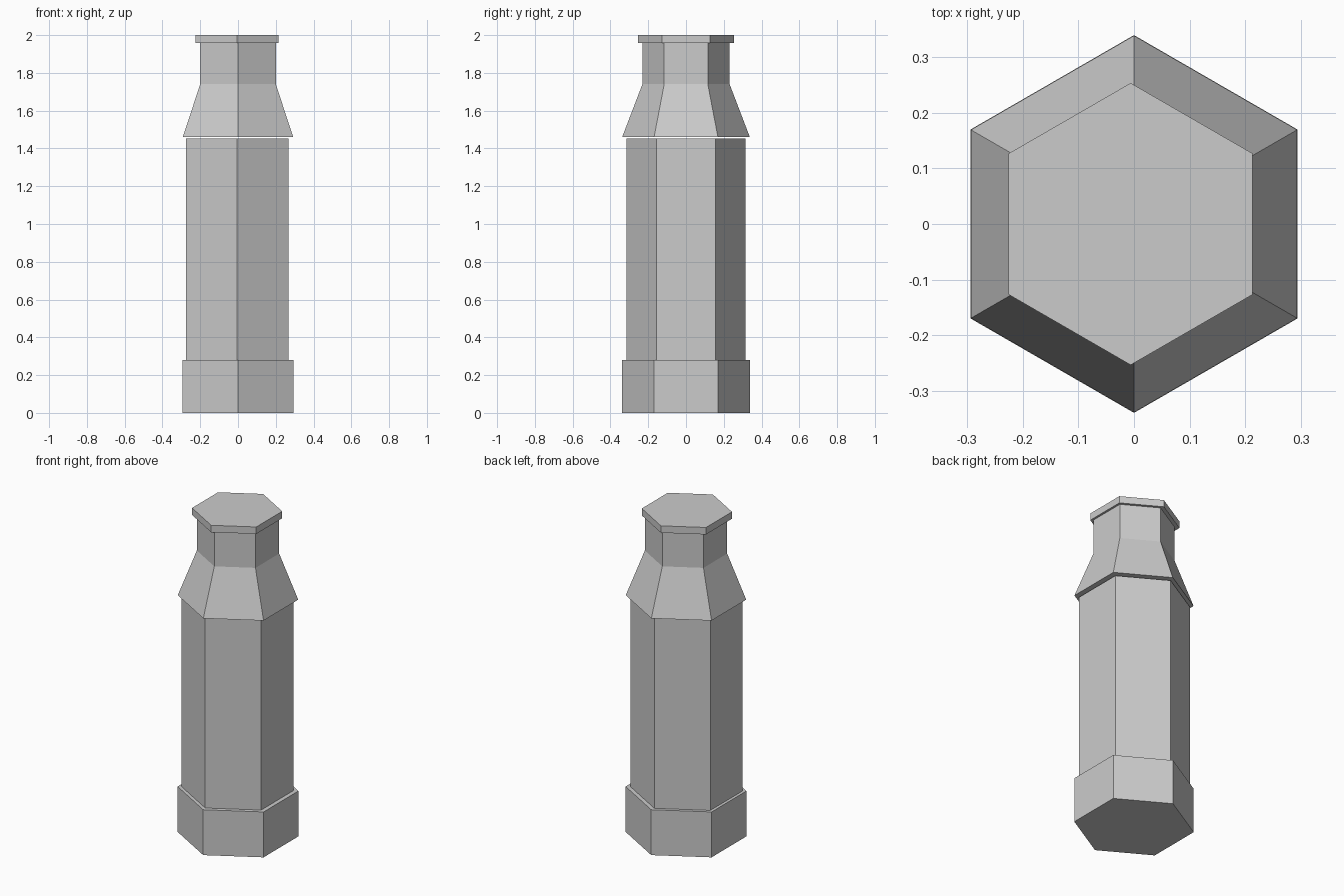
import bpy, bmesh
from math import sin, cos, pi

if "Cube" in bpy.data.objects:
    bpy.data.objects.remove(bpy.data.objects["Cube"])


def hex_part(name, profile, cx=0.0):
    """Closed six-sided solid from (radius, height) rings, corners on the y axis."""
    bm = bmesh.new()
    rings = []
    for r, z in profile:
        angles = [pi / 2 + i * pi / 3 for i in range(6)]
        rings.append([bm.verts.new((cx + r * cos(a), r * sin(a), z)) for a in angles])
    for low, high in zip(rings, rings[1:]):
        for i in range(6):
            j = (i + 1) % 6
            bm.faces.new((low[i], low[j], high[j], high[i]))
    bm.faces.new(rings[0][::-1])
    bm.faces.new(rings[-1])
    mesh = bpy.data.meshes.new(name)
    bm.to_mesh(mesh)
    bm.free()
    obj = bpy.data.objects.new(name, mesh)
    bpy.context.collection.objects.link(obj)
    return obj


# Wide foot
hex_part("base", [(0.339, 0.0), (0.339, 0.28)])
# Long main shaft
hex_part("body", [(0.314, 0.28), (0.314, 1.453)], cx=-0.004)
# Sloped shoulder running into a straight neck, a hair above the body
hex_part("shoulder_and_neck", [(0.338, 1.46), (0.231, 1.74), (0.231, 1.96)])
# Overhanging lid
hex_part("cap", [(0.253, 1.957), (0.253, 2.0)], cx=-0.006)
